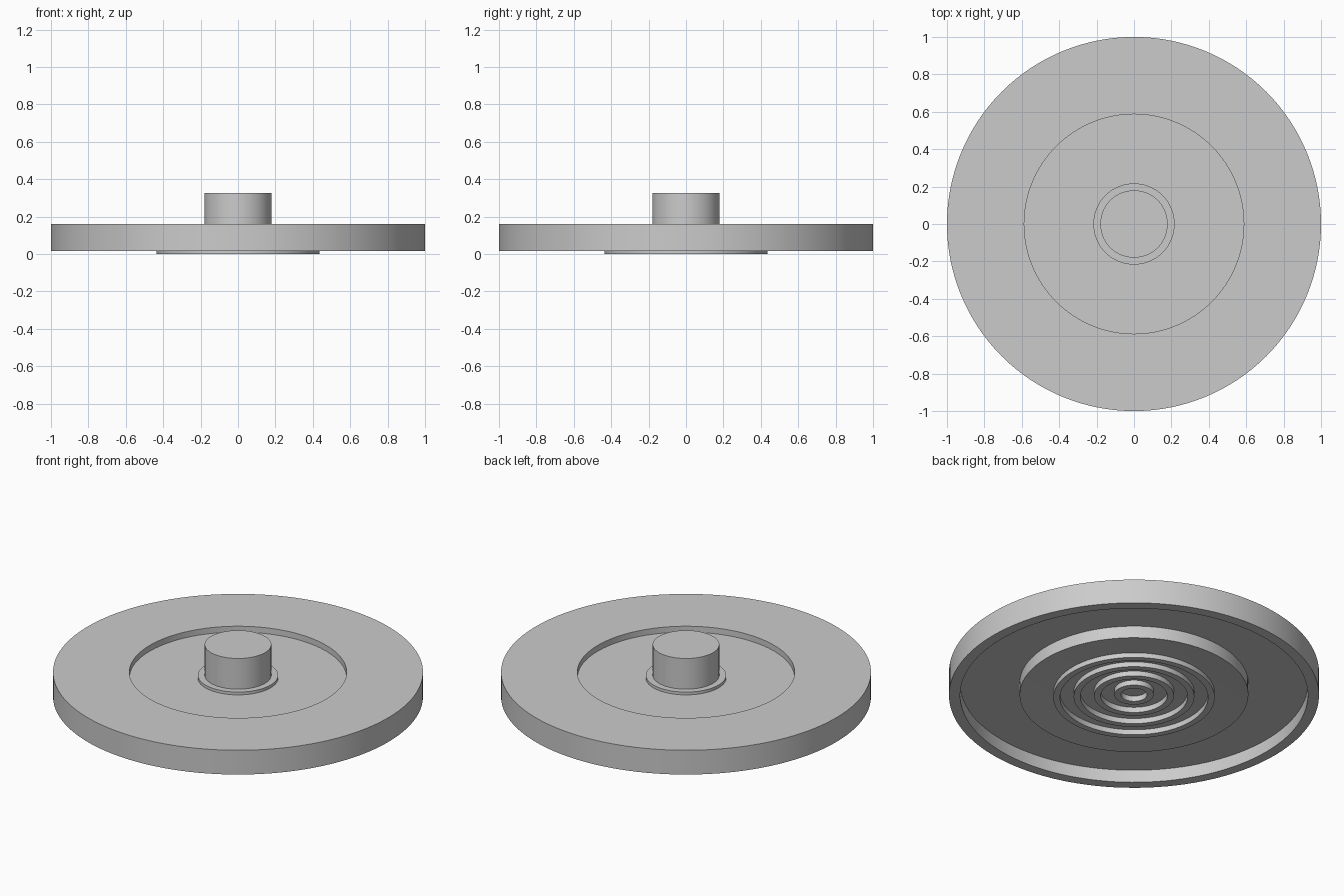
import bpy
import bmesh
import math

cube = bpy.data.objects.get("Cube")
if cube:
    bpy.data.objects.remove(cube, do_unlink=True)

SEGMENTS = 128

grey = bpy.data.materials.new("light grey")
grey.use_nodes = True
COLOUR = (0.6, 0.6, 0.6, 1)
grey.diffuse_color = COLOUR
grey.node_tree.nodes["Principled BSDF"].inputs["Base Color"].default_value = COLOUR


def lathe(name, profile, closed=False):
    """Turn a (radius, height) profile around the z axis."""
    bm = bmesh.new()
    verts = [bm.verts.new((r, 0, z)) for r, z in profile]
    pairs = list(zip(verts, verts[1:]))
    if closed:
        pairs.append((verts[-1], verts[0]))
    edges = [bm.edges.new(p) for p in pairs]
    bmesh.ops.spin(bm, geom=verts + edges, cent=(0, 0, 0), axis=(0, 0, 1),
                   angle=math.tau, steps=SEGMENTS, use_duplicate=False)
    bmesh.ops.remove_doubles(bm, verts=bm.verts, dist=0.0001)
    bmesh.ops.recalc_face_normals(bm, faces=bm.faces)
    mesh = bpy.data.meshes.new(name)
    bm.to_mesh(mesh)
    bm.free()
    mesh.materials.append(grey)
    obj = bpy.data.objects.new(name, mesh)
    bpy.context.collection.objects.link(obj)
    bpy.ops.object.select_all(action="DESELECT")
    obj.select_set(True)
    bpy.context.view_layer.objects.active = obj
    bpy.ops.object.shade_smooth_by_angle(angle=math.radians(30))
    return obj


HUB_RADIUS = 0.618


def underside(r):
    """Height of the shallow cone under the hub."""
    return 0.055 - 0.06 * r


# Disc: dished top, hollow underside with a rim and a central hub
lathe("wheel_disc", [
    (0, 0.125), (0.587, 0.125), (0.587, 0.16), (1, 0.16), (1, 0.015),
    (0.94, 0.015), (0.94, 0.09), (HUB_RADIUS, 0.09),
    (HUB_RADIUS, underside(HUB_RADIUS)), (0, underside(0)),
])

# Collar and boss on top
lathe("collar", [(0, 0.12), (0.217, 0.12), (0.217, 0.142), (0, 0.142)])
lathe("boss", [(0, 0.13), (0.18, 0.13), (0.18, 0.325), (0, 0.325)])

# Concentric ridges below the hub
for i in range(4):
    outer = 0.436 - 0.11 * i
    inner = outer - 0.036
    tip = 0.006 * i
    lathe(f"ridge_{i + 1}", [(outer, tip), (outer, 0.06), (inner, 0.06),
                             (inner, tip)], closed=True)
